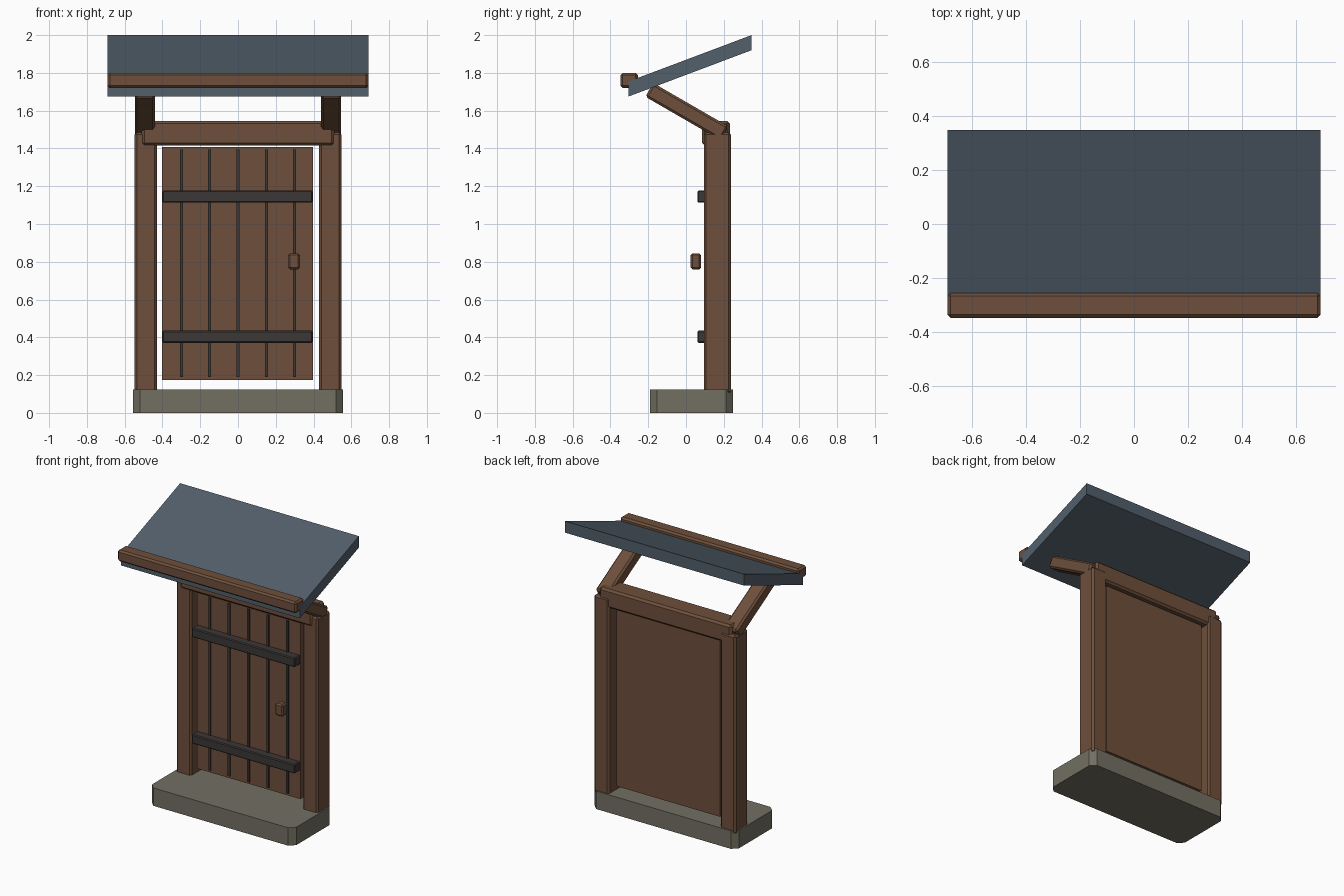
import bpy, bmesh
from math import radians
from mathutils import Matrix, Vector

cube = bpy.data.objects.get("Cube")
if cube:
    bpy.data.objects.remove(cube, do_unlink=True)


def material(name, rgb):
    mat = bpy.data.materials.new(name)
    mat.use_nodes = True
    mat.diffuse_color = (*rgb, 1)
    mat.node_tree.nodes["Principled BSDF"].inputs["Base Color"].default_value = (*rgb, 1)
    return mat


wood = material("brown wood", (0.155, 0.078, 0.044))
slate = material("slate blue", (0.085, 0.115, 0.148))
stone = material("grey stone", (0.17, 0.162, 0.123))
iron = material("dark iron", (0.045, 0.038, 0.038))


def finish(name, bm, mat):
    bmesh.ops.recalc_face_normals(bm, faces=bm.faces)
    mesh = bpy.data.meshes.new(name)
    bm.to_mesh(mesh)
    bm.free()
    mesh.materials.append(mat)
    obj = bpy.data.objects.new(name, mesh)
    bpy.context.collection.objects.link(obj)
    return obj


def box(name, x, y, z, mat, bevel=0, axis=None, tilt=0):
    """Box from (min, max) ranges; bevels all edges, or only those along one axis."""
    size = Vector([r[1] - r[0] for r in (x, y, z)])
    centre = Vector([(r[0] + r[1]) / 2 for r in (x, y, z)])
    bm = bmesh.new()
    bmesh.ops.create_cube(bm, size=1)
    bmesh.ops.scale(bm, vec=size, verts=bm.verts)
    if bevel:
        edges = [e for e in bm.edges if axis is None
                 or abs((e.verts[0].co - e.verts[1].co)[axis]) > 1e-4]
        bmesh.ops.bevel(bm, geom=edges, offset=bevel, segments=1, affect='EDGES')
    bm.transform(Matrix.Translation(centre) @ Matrix.Rotation(tilt, 4, 'X'))
    return finish(name, bm, mat)


# Stone step with chamfered upright corners
box("stone_step", (-0.557, 0.557), (-0.19, 0.248), (0, 0.125), stone, 0.037, 2)

# Posts and roof struts, one pair per side
for side, s in (("right", -1), ("left", 1)):
    box(f"{side}_post", sorted((s * 0.43, s * 0.547)), (0.095, 0.238), (0.1, 1.485),
        wood, 0.012)
    box(f"{side}_strut", sorted((s * 0.44, s * 0.546)), (-0.225, 0.235), (1.553, 1.637),
        wood, 0.012, tilt=radians(-30))

# Lintel
box("lintel", (-0.51, 0.51), (0.085, 0.232), (1.415, 1.545), wood, 0.014)

# Door with plank joints, straps and handle
box("door_panel", (-0.402, 0.398), (0.12, 0.2), (0.174, 1.408), wood)
for i in range(5):
    x = -0.3 + 0.15 * i
    box(f"plank_joint_{i + 1}", (x - 0.008, x + 0.008), (0.112, 0.13), (0.19, 1.395), iron)
for name, z in (("lower_strap", 0.403), ("upper_strap", 1.145)):
    box(name, (-0.4, 0.395), (0.06, 0.125), (z - 0.032, z + 0.032), iron, 0.006)
box("door_handle", (0.265, 0.327), (0.025, 0.08), (0.76, 0.845), wood, 0.01)

# Sloping roof slab with plumb-cut ends
bm = bmesh.new()
profile = [(-0.304, 1.675), (0.347, 1.92), (0.347, 2.0), (-0.304, 1.755)]
face = bm.faces.new([bm.verts.new((-0.69, y, z)) for y, z in profile])
extruded = bmesh.ops.extrude_face_region(bm, geom=[face])["geom"]
bmesh.ops.translate(bm, vec=(1.38, 0, 0),
                    verts=[v for v in extruded if isinstance(v, bmesh.types.BMVert)])
finish("roof_slab", bm, slate)

# Beam along the front eave
box("eave_beam", (-0.69, 0.69), (-0.347, -0.255), (1.72, 1.8), wood, 0.012)
